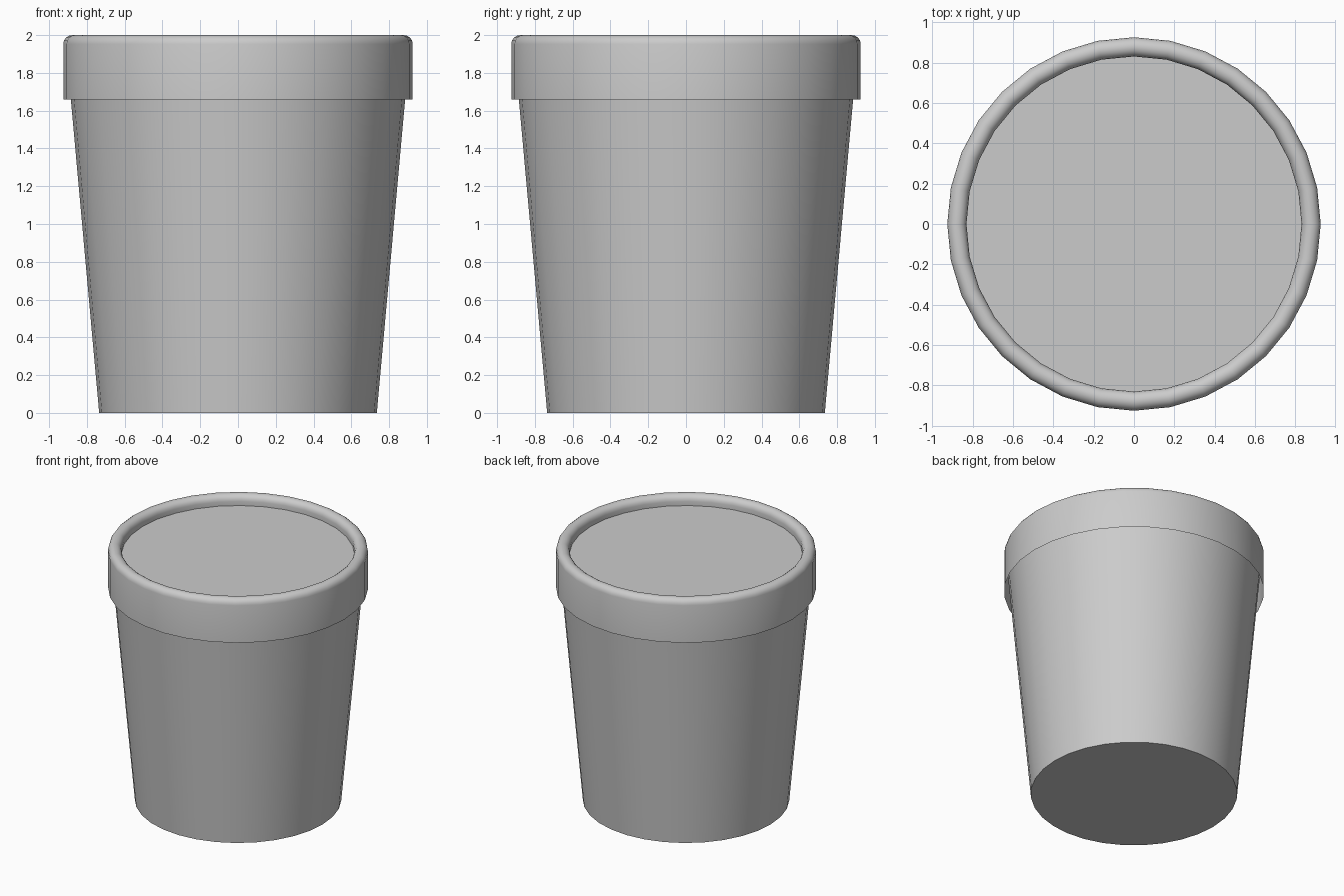
import bpy, bmesh
from math import sin, cos, pi, radians

if "Cube" in bpy.data.objects:
    bpy.data.objects.remove(bpy.data.objects["Cube"])

SIDES = 32


def lathe(name, profile):
    """Revolve (radius, z) points about z; radius 0 at an end closes it with a flat cap."""
    bm = bmesh.new()
    rings = []
    for r, z in profile:
        if r > 0:
            rings.append([bm.verts.new((r * cos(2 * pi * i / SIDES),
                                        r * sin(2 * pi * i / SIDES), z))
                          for i in range(SIDES)])
    for a, b in zip(rings, rings[1:]):
        for i in range(SIDES):
            j = (i + 1) % SIDES
            bm.faces.new((a[i], a[j], b[j], b[i]))
    if profile[0][0] == 0:
        bm.faces.new(rings[0][::-1])
    if profile[-1][0] == 0:
        bm.faces.new(rings[-1])
    mesh = bpy.data.meshes.new(name)
    bm.to_mesh(mesh)
    bm.free()
    obj = bpy.data.objects.new(name, mesh)
    bpy.context.collection.objects.link(obj)
    bpy.ops.object.select_all(action='DESELECT')
    obj.select_set(True)
    bpy.context.view_layer.objects.active = obj
    bpy.ops.object.shade_smooth_by_angle(angle=radians(35))
    return obj


# Tapered cup, closed at the base and running up inside the lid
lathe("cup", [(0, 0), (0.735, 0), (0.885, 1.66), (0.908, 1.91)])

# Lid: straight skirt open below, rolled rim, sunken flat top
tube, rim_r = 0.0475, 0.8775
rim = [(rim_r + tube * cos(pi * k / 8), 2 - tube + tube * sin(pi * k / 8))
       for k in range(9)]
lathe("lid", [(0.925, 1.66)] + rim + [(0.83, 1.92), (0, 1.92)])
